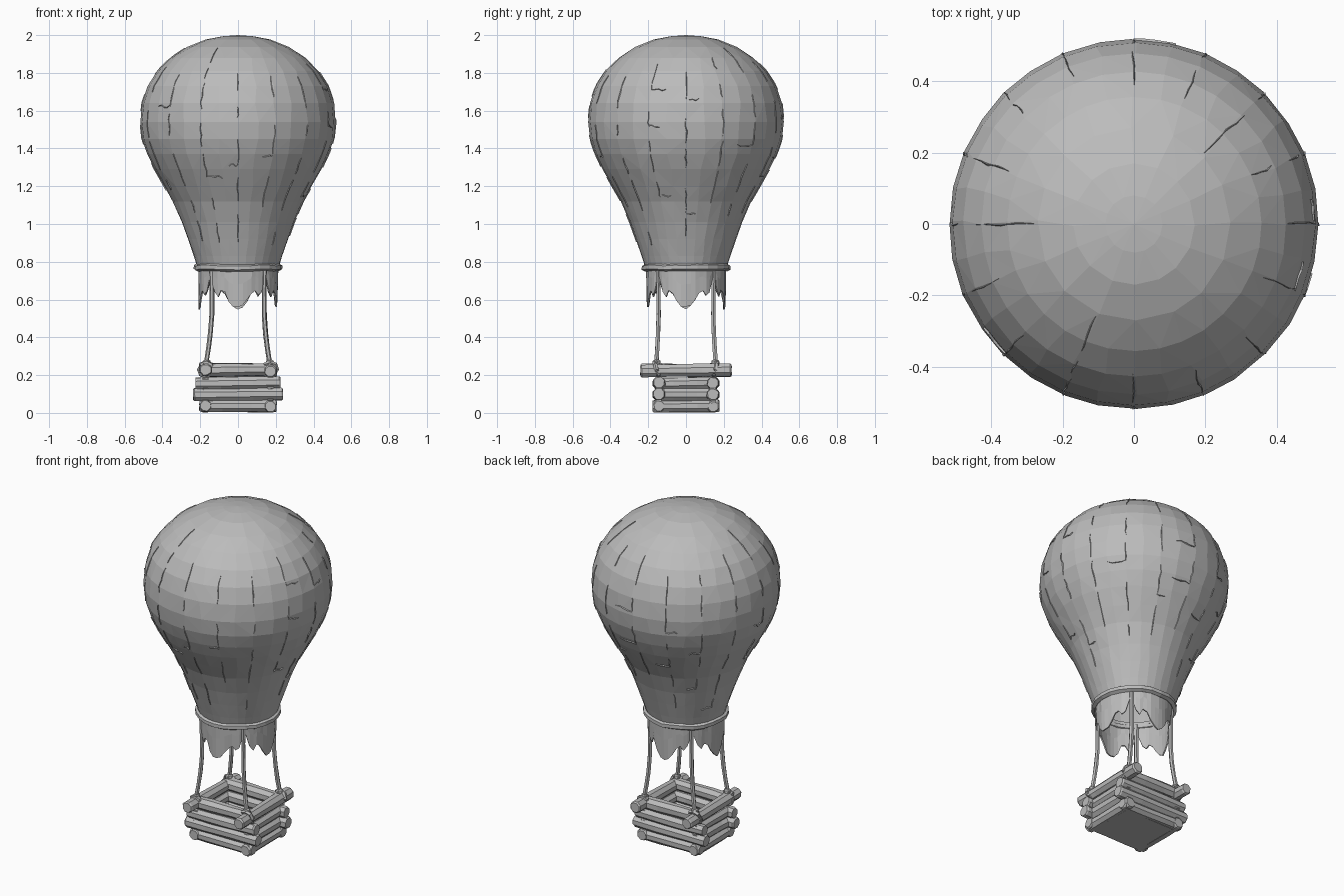
import bpy, bmesh, math, random
from mathutils import Vector, Matrix

if "Cube" in bpy.data.objects:
    bpy.data.objects.remove(bpy.data.objects["Cube"])

random.seed(4)
grey = bpy.data.materials.new("plain grey")
grey.diffuse_color = (0.5, 0.5, 0.5, 1)
grey.use_nodes = True
grey.node_tree.nodes["Principled BSDF"].inputs["Base Color"].default_value = grey.diffuse_color


def finish(name, bm, fix=True):
    if fix:
        bmesh.ops.recalc_face_normals(bm, faces=bm.faces[:])
    me = bpy.data.meshes.new(name)
    bm.to_mesh(me)
    bm.free()
    me.materials.append(grey)
    ob = bpy.data.objects.new(name, me)
    bpy.context.collection.objects.link(ob)
    return ob


def tube(name, pts, radii, sides=8, closed=False, jit=0.0):
    """Faceted tube swept along points, optionally a closed loop."""
    bm = bmesh.new()
    pts = [Vector(p) for p in pts]
    n = len(pts)
    rings = []
    for i, p in enumerate(pts):
        a = pts[(i - 1) % n] if closed or i else p
        b = pts[(i + 1) % n] if closed or i < n - 1 else p
        d = (b - a).normalized()
        ref = Vector((0, 0, 1)) if abs(d.z) < 0.8 else Vector((1, 0, 0))
        u = d.cross(ref).normalized()
        v = u.cross(d)
        ring = []
        for k in range(sides):
            t = math.tau * (k + 0.5) / sides
            r = radii[i] * (1 + random.uniform(-jit, jit))
            ring.append(bm.verts.new(p + (u * math.cos(t) + v * math.sin(t)) * r))
        rings.append(ring)
    for i in range(n if closed else n - 1):
        A, B = rings[i], rings[(i + 1) % n]
        for k in range(sides):
            bm.faces.new((A[k], A[(k + 1) % sides], B[(k + 1) % sides], B[k]))
    if not closed:
        bm.faces.new(rings[0])
        bm.faces.new(rings[-1])
    return finish(name, bm)


# Envelope: revolved profile from mouth to crown
PROFILE = [(.214, .765), (.235, .83), (.266, .92), (.298, 1.01), (.345, 1.12), (.391, 1.2),
           (.442, 1.29), (.481, 1.37), (.508, 1.45), (.518, 1.54), (.508, 1.64), (.478, 1.73),
           (.427, 1.81), (.356, 1.88), (.27, 1.937), (.17, 1.977), (.08, 1.994)]
SEG = 32


def radius(z):
    for (r0, z0), (r1, z1) in zip(PROFILE, PROFILE[1:]):
        if z <= z1:
            return r0 + (r1 - r0) * (z - z0) / (z1 - z0)
    return PROFILE[-1][0]


bm = bmesh.new()
rings = []
for r, z in PROFILE:
    j = 0.004 if 0.8 < z < 1.9 else 0
    jz = j * 3 if z < 1.8 else j
    seg = SEG if r > .3 or z < 1.5 else SEG // 2
    rings.append([bm.verts.new(((r + random.uniform(-j / 2, j / 2)) * math.cos(a), r * math.sin(a), z))
                  for a in (math.tau * (k + random.uniform(-.1, .1)) / seg for k in range(seg))])
for A, B in zip(rings, rings[1:]):
    n, m = len(A), len(B)
    for k in range(m):
        if n == m:
            bm.faces.new((A[k], A[(k + 1) % n], B[(k + 1) % m], B[k]))
        else:
            bm.faces.new((A[2 * k], A[2 * k + 1], B[k]))
            bm.faces.new((A[2 * k + 1], B[(k + 1) % m], B[k]))
            bm.faces.new((A[2 * k + 1], A[(2 * k + 2) % n], B[(k + 1) % m]))
top = bm.verts.new((0, 0, 2.0))
m = len(rings[-1])
for k in range(m):
    bm.faces.new((rings[-1][k], rings[-1][(k + 1) % m], top))
bmesh.ops.triangulate(bm, faces=bm.faces[:], quad_method='SHORT_EDGE')
finish("envelope", bm)


# Raised seam slivers along the sixteen gores, with some cross stitches
def on_skin(a, z, lift):
    r = radius(z)
    slope = Vector((.04, radius(z - .02) - radius(z + .02))).normalized()
    rr = r + slope.x * lift
    return Vector((rr * math.cos(a), rr * math.sin(a), z + slope.y * lift))


def sliver(bm, path, side):
    n = len(path) - 1
    rows = []
    for i, (a, z) in enumerate(path):
        w = 0.001 + 0.004 * math.sin(math.pi * i / n) * random.uniform(.3, 1.2)
        c = on_skin(a, z, 0.004)
        base = on_skin(a, z, -0.004)
        t = Vector((-math.sin(a), math.cos(a), 0)) if side else Vector((0, 0, 1))
        rows.append([bm.verts.new(p) for p in (base - t * w, c, base + t * w)])
    for A, B in zip(rows, rows[1:]):
        for k in range(3):
            bm.faces.new((A[k], A[(k + 1) % 3], B[(k + 1) % 3], B[k]))
    bm.faces.new(rows[0])
    bm.faces.new(rows[-1])


bm = bmesh.new()
for g in range(16):
    a = math.tau * g / 16
    z = random.uniform(.88, 1.2)
    while z < 1.86:
        end = min(z + random.uniform(.05, .17), 1.93)
        sliver(bm, [(a + random.uniform(-.01, .01), z + (end - z) * i / 4) for i in range(5)], True)
        if random.random() < .25 and z < 1.75:
            s = random.choice((-1, 1)) * random.uniform(.1, .25)
            sliver(bm, [(a + s * i / 4, z + random.uniform(-.008, .008)) for i in range(5)], False)
        z = end + random.uniform(.02, .12)
finish("envelope_seams", bm)

# Rope ring around the mouth
N = 24
tube("mouth_ring", [(.217 * math.cos(math.tau * k / N), .217 * math.sin(math.tau * k / N),
                     .77 + random.uniform(-.004, .004)) for k in range(N)],
     [.02] * N, 6, True, .08)

# Ragged skirt: four long flaps, notched at the ropes
HEM = [(0, .555), (7, .565), (14, .595), (20, .635), (26, .65), (31, .62), (37, .645), (45, .73),
       (53, .645), (59, .62), (64, .65), (70, .635), (76, .595), (83, .565)]
bm = bmesh.new()
cols = []
for q in range(4):
    for deg, z in HEM:
        a = math.radians(deg + 90 * q)
        z += random.uniform(-.008, .008)
        col = []
        for f in (0, .5, 1):
            zz = .80 + (z - .80) * f
            r = .213 - .006 * f + random.uniform(-.003, .003)
            col.append(bm.verts.new((r * math.cos(a), r * math.sin(a), zz)))
        cols.append(col)
for i, A in enumerate(cols):
    B = cols[(i + 1) % len(cols)]
    for k in range(2):
        bm.faces.new((A[k], B[k], B[k + 1], A[k + 1]))
skirt = finish("skirt", bm)
mod = skirt.modifiers.new("cloth thickness", 'SOLIDIFY')
mod.thickness = 0.008

# Four ropes with knots wrapped around the top corner logs
for sx in (-1, 1):
    for sy in (-1, 1):
        path = [(.143, .150, .78), (.138, .146, .66), (.139, .145, .52), (.146, .148, .42),
                (.156, .152, .34), (.168, .157, .265)]
        tube("rope", [(sx * x, sy * y, z) for x, y, z in path], [.0125] * 6, 6, jit=.1)
        loop = []
        for k in range(8):
            t = math.tau * k / 8
            loop.append((sx * (.17 + .037 * math.cos(t)), sy * (.155 + .012 * math.sin(t)),
                         .23 + .037 * math.sin(t)))
        tube("corner_lashing", loop, [.012] * 8, 5, True, .1)
        bm = bmesh.new()
        bmesh.ops.create_icosphere(bm, subdivisions=1, radius=.024,
                                   matrix=Matrix.Translation((sx * .167, sy * .155, .265)))
        finish("knot", bm)


# Basket logs stacked along x and y, touching so that the walls are closed
def log(name, axis, off, z, half, r):
    ts = (-half, -half + .008, -half * .4, half * .35, half - .008, half)
    rad = [r * .84] + [r * random.uniform(.95, 1.05) for _ in range(4)] + [r * .84]
    tilt = random.uniform(-.004, .004)
    pts = [(t, off, z + tilt * t / half) if axis == 'x' else (off, t, z + tilt * t / half) for t in ts]
    tube(name, pts, rad, 8, jit=.06)


for s in (-1, 1):
    for z, half, r in ((.036, .205, .033), (.098, .237, .036), (.158, .225, .035), (.228, .18, .036)):
        log("basket_log_x", 'x', s * .143, z, half, r)
    for z, half, r in ((.036, .177, .034), (.097, .165, .035), (.157, .165, .034), (.225, .242, .035)):
        log("basket_log_y", 'y', s * .172, z, half, r)

# Basket floor
bm = bmesh.new()
bmesh.ops.create_cube(bm, size=1, matrix=Matrix.Translation((0, 0, .017))
                      @ Matrix.Diagonal((.34, .28, .026, 1)))
finish("basket_floor", bm)
